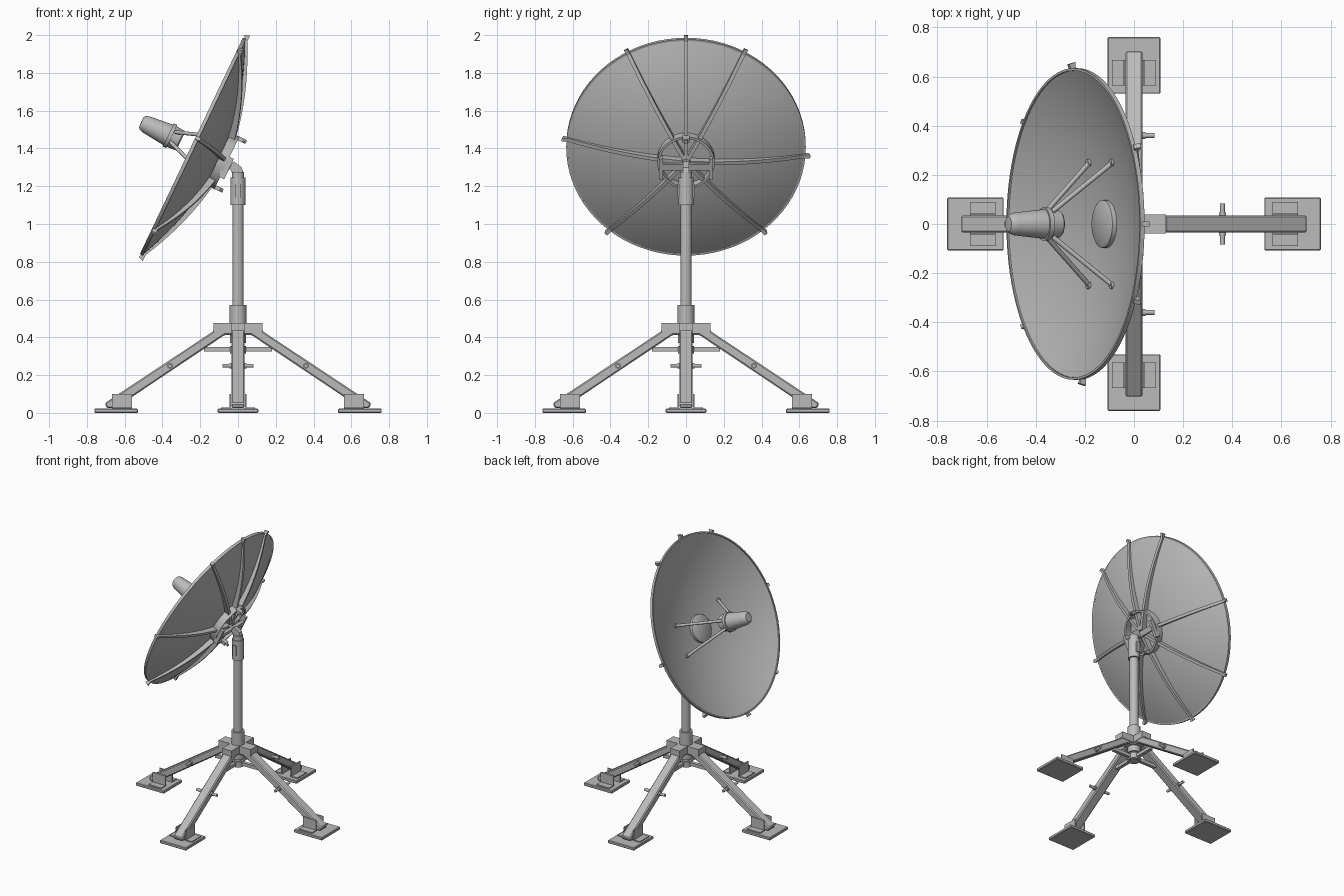
import bpy, bmesh
from math import radians, pi
from mathutils import Matrix, Vector

old = bpy.data.objects.get("Cube")
if old:
    bpy.data.objects.remove(old)

GREY = (0.5, 0.5, 0.5, 1)
mat = bpy.data.materials.new("light grey metal")
mat.use_nodes = True
mat.diffuse_color = GREY
mat.node_tree.nodes["Principled BSDF"].inputs["Base Color"].default_value = GREY

WORLD = Matrix.Identity(4)
# Dish frame: local z is the dish axis, local y points up the rim, origin in the rim plane
DISH = Matrix(((0, 0.43, -0.903, -0.244), (-1, 0, 0, 0), (0, 0.903, 0.43, 1.412), (0, 0, 0, 1)))
RIM, DEPTH = 0.632, 0.15


def finish(name, bm, matrix=WORLD, smooth=False, bevel=0):
    """Turn a bmesh into a named object placed by matrix."""
    bmesh.ops.recalc_face_normals(bm, faces=bm.faces)
    mesh = bpy.data.meshes.new(name)
    bm.to_mesh(mesh)
    bm.free()
    mesh.materials.append(mat)
    obj = bpy.data.objects.new(name, mesh)
    bpy.context.collection.objects.link(obj)
    obj.matrix_world = matrix
    if bevel:
        mod = obj.modifiers.new("edge", "BEVEL")
        mod.width = bevel
        mod.segments = 1
    if smooth:
        bpy.ops.object.select_all(action="DESELECT")
        obj.select_set(True)
        bpy.context.view_layer.objects.active = obj
        bpy.ops.object.shade_smooth_by_angle(angle=radians(35))
    return obj


def box(name, size, loc, matrix=WORLD, bevel=0):
    bm = bmesh.new()
    bmesh.ops.create_cube(bm, size=1, matrix=Matrix.Translation(loc) @ Matrix.Diagonal((*size, 1)))
    return finish(name, bm, matrix, bevel=bevel)


def rod(name, a, b, radius, matrix=WORLD, sides=16):
    a, b = Vector(a), Vector(b)
    turn = (b - a).to_track_quat("Z", "Y").to_matrix().to_4x4()
    bm = bmesh.new()
    bmesh.ops.create_cone(bm, cap_ends=True, segments=sides, radius1=radius, radius2=radius,
                          depth=(b - a).length, matrix=Matrix.Translation((a + b) / 2) @ turn)
    return finish(name, bm, matrix, smooth=True)


def prism(name, profile, width, matrix=WORLD, bevel=0):
    """Extrude an x-z outline across y."""
    bm = bmesh.new()
    face = bm.faces.new([bm.verts.new((x, -width / 2, z)) for x, z in profile])
    out = bmesh.ops.extrude_face_region(bm, geom=[face])
    verts = [v for v in out["geom"] if isinstance(v, bmesh.types.BMVert)]
    bmesh.ops.translate(bm, verts=verts, vec=(0, width, 0))
    return finish(name, bm, matrix, bevel=bevel)


def lathe(name, profile, matrix=WORLD, steps=32, closed=False):
    """Spin an r-z outline about the local z axis."""
    bm = bmesh.new()
    verts = [bm.verts.new((r, 0, z)) for r, z in profile]
    ends = verts[1:] + (verts[:1] if closed else [])
    edges = [bm.edges.new(pair) for pair in zip(verts, ends)]
    bmesh.ops.spin(bm, geom=verts + edges, cent=(0, 0, 0), axis=(0, 0, 1), angle=2 * pi, steps=steps)
    bmesh.ops.remove_doubles(bm, verts=bm.verts, dist=0.0001)
    return finish(name, bm, matrix, smooth=True)


def bowl(r):
    """Height of the bowl's inner surface at radius r."""
    return -DEPTH * (1 - (r / RIM) ** 2)


# Four legs with feet, braces and locking pins
LEG = [(0.02, 0.47), (0.12, 0.47), (0.13, 0.433), (0.705, 0.052), (0.695, 0.025),
       (0.65, 0.025), (0.07, 0.413), (0.02, 0.413)]
for i, side in enumerate(("left", "back", "right", "front")):
    turn = Matrix.Rotation(i * pi / 2, 4, "Z")
    prism(side + "_leg", LEG, 0.07, turn, bevel=0.007)
    box(side + "_leg_socket", (0.115, 0.076, 0.05), (0.073, 0, 0.452), turn)
    box(side + "_foot_pad", (0.23, 0.215, 0.022), (0.645, 0, 0.011), turn, bevel=0.004)
    for s in (-1, 1):
        box(side + "_foot_bracket", (0.105, 0.008, 0.08), (0.615, s * 0.04, 0.06), turn)
        box(side + "_foot_flange", (0.105, 0.055, 0.008), (0.615, s * 0.063, 0.025), turn)
        rod(side + "_pin_washer", (0.36, s * 0.033, 0.25), (0.36, s * 0.046, 0.25), 0.015, turn)
    rod(side + "_leg_pin", (0.36, -0.083, 0.25), (0.36, 0.083, 0.25), 0.01, turn)
    box(side + "_brace", (0.15, 0.024, 0.024), (0.105, 0, 0.337), turn)

# Mast
rod("mast_pole", (0, 0, 0.31), (0, 0, 1.2), 0.03, sides=24)
rod("mast_lower_collar", (0, 0, 0.37), (0, 0, 0.47), 0.043, sides=24)
rod("mast_upper_collar", (0, 0, 0.46), (0, 0, 0.57), 0.044, sides=24)
rod("mast_base_hub", (0, 0, 0.315), (0, 0, 0.355), 0.043, sides=24)
rod("head_sleeve", (0, 0, 1.1), (0, 0, 1.245), 0.04, sides=24)
rod("head_cap", (0, 0, 1.245), (0, 0, 1.275), 0.033, sides=24)
for s in (-1, 1):
    box("head_clamp_plate", (0.028, 0.012, 0.075), (0, s * 0.04, 1.175))
prism("head_lug", [(-0.03, 1.265), (0.03, 1.265), (0.02, 1.3), (-0.02, 1.33), (-0.05, 1.31)], 0.03)

# Dish bowl, front and back surfaces joined at the rim, with a thin rim band
radii = [RIM * k / 20 for k in range(21)]
shell = [(r, bowl(r)) for r in radii] + [(r, bowl(r) - 0.012) for r in reversed(radii)]
lathe("dish_bowl", shell, DISH, steps=80)
lathe("dish_rim", [(0.624, 0.003), (0.634, 0.003), (0.634, -0.016), (0.624, -0.016)], DISH, 80, closed=True)
lathe("dish_centre_disc", [(0, -0.121), (0.088, -0.121), (0.097, -0.127), (0.097, -0.15), (0, -0.15)], DISH, 40)

# Ribs behind the dish: deep at the centre, shallow outward, each ending in a tab past the rim
rib_radii = [0.02 + 0.605 * k / 12 for k in range(13)]
RIB = [(r, bowl(r) - 0.006) for r in rib_radii] + [(0.651, 0.003), (0.66, -0.026)]
RIB += [(r, bowl(r) - 0.056 + 0.052 * r) for r in reversed(rib_radii)]
for a in (0, 29, 85.6, 140, 180, 220, 265.6, 331):
    prism("dish_rib", RIB, 0.02, DISH @ Matrix.Rotation(radians(90 - a), 4, "Z"))

# Mounting ring and yoke behind the dish
lathe("mounting_ring", [(0.139, -0.155), (0.152, -0.155), (0.152, -0.205), (0.139, -0.205)], DISH, 40, closed=True)
box("yoke_bar", (0.26, 0.036, 0.02), (0, -0.015, -0.222), DISH)
for s in (-1, 1):
    box("yoke_arm", (0.022, 0.12, 0.035), (s * 0.133, -0.025, -0.212), DISH)
    box("ring_clamp", (0.035, 0.022, 0.045), (0, s * 0.143, -0.21), DISH)
    rod("ring_clamp_bolt", (0, s * 0.143, -0.23), (0, s * 0.143, -0.25), 0.01, DISH, 8)

# Feed horn held by four struts
HORN = [(0, 0.065), (0.05, 0.065), (0.057, 0.072), (0.06, 0.118), (0.068, 0.118), (0.068, 0.138),
        (0.06, 0.138), (0.046, 0.27), (0.04, 0.287), (0.03, 0.296), (0, 0.298)]
lathe("feed_horn", HORN, DISH)
for sx in (-1, 1):
    for sy in (-1, 1):
        foot = Vector((sx * 0.25, sy * 0.11, bowl(0.273)))
        rod("feed_strut", foot, (sx * 0.052, sy * 0.03, 0.11), 0.01, DISH, 12)
        rod("feed_strut_foot", foot - Vector((0, 0, 0.005)), foot + Vector((0, 0, 0.012)), 0.014, DISH, 12)
